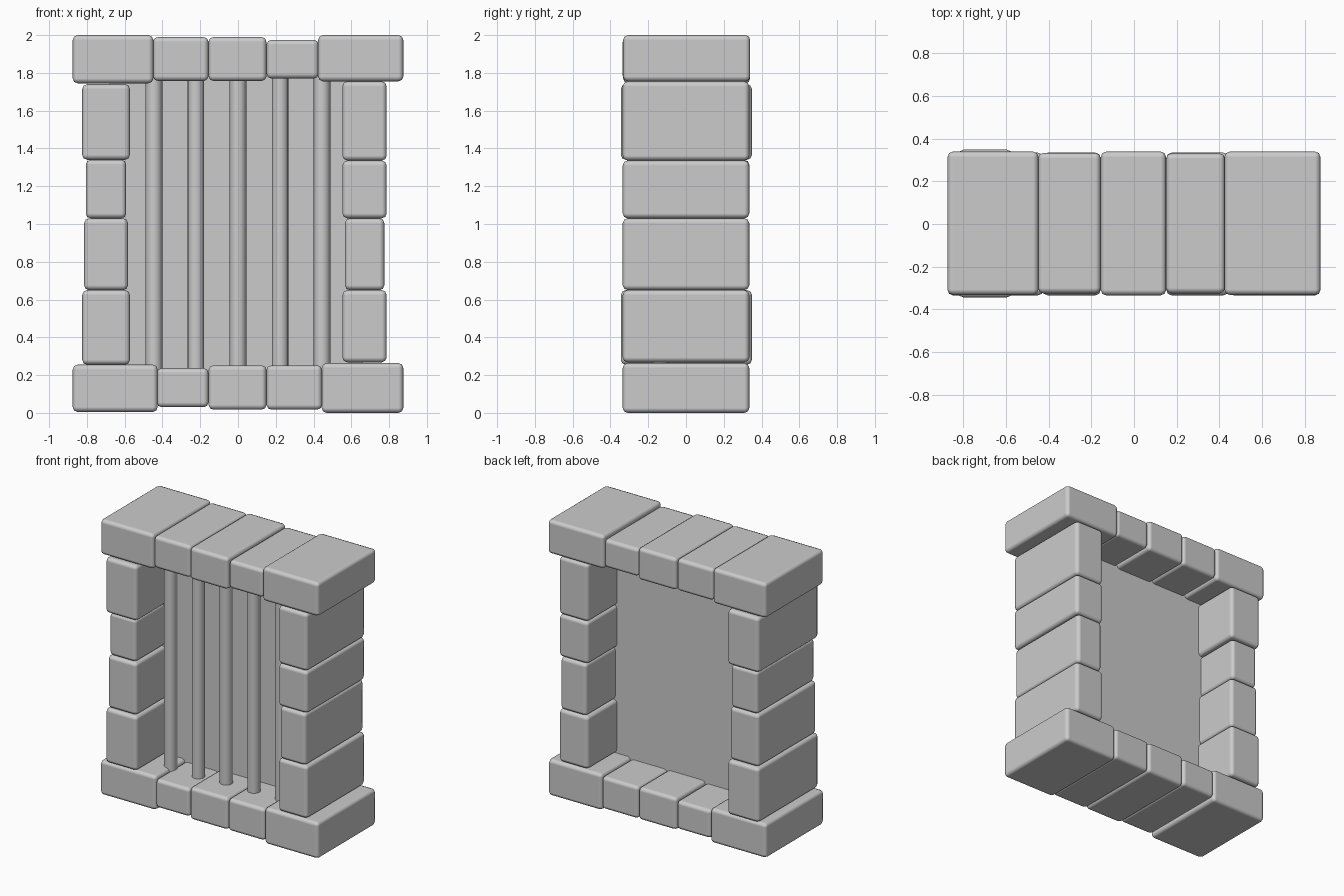
import bpy


def block(name, x0, x1, z0, z1, y0=-0.335, y1=0.335, bevel=0.026):
    """Stone block with softened edges, given by its extents."""
    bpy.ops.mesh.primitive_cube_add(
        size=1, location=((x0 + x1) / 2, (y0 + y1) / 2, (z0 + z1) / 2))
    ob = bpy.context.object
    ob.name = name
    ob.scale = (x1 - x0, y1 - y0, z1 - z0)
    bpy.ops.object.transform_apply(location=False, rotation=False, scale=True)
    mod = ob.modifiers.new("soft_edges", 'BEVEL')
    mod.width = bevel
    mod.segments = 2
    mod.harden_normals = True
    bpy.ops.object.shade_smooth()
    return ob


# Lintel stones: x0, x1, z0, z1, y0, y1
for row in [(-0.875, -0.448, 1.745, 2.0, -0.333, 0.34),
            (-0.450, -0.156, 1.757, 1.99, -0.326, 0.334),
            (-0.156, 0.151, 1.757, 1.99, -0.335, 0.34),
            (0.151, 0.427, 1.770, 1.975, -0.326, 0.332),
            (0.424, 0.875, 1.755, 2.0, -0.333, 0.34)]:
    block("lintel_stone", *row)

# Sill stones
for row in [(-0.875, -0.425, 0.005, 0.255),
            (-0.430, -0.156, 0.030, 0.237),
            (-0.156, 0.151, 0.017, 0.252),
            (0.151, 0.445, 0.017, 0.252),
            (0.443, 0.875, 0.0, 0.264)]:
    block("sill_stone", *row)

# Left jamb stones
for row in [(-0.825, -0.572, 0.255, 0.650, -0.345, 0.349),
            (-0.815, -0.582, 0.650, 1.030, -0.333, 0.335),
            (-0.806, -0.592, 1.030, 1.340, -0.325, 0.335),
            (-0.825, -0.572, 1.340, 1.740, -0.345, 0.349)]:
    block("left_jamb_stone", *row)

# Right jamb stones
for row in [(0.553, 0.787, 0.268, 0.650),
            (0.566, 0.775, 0.650, 1.030),
            (0.553, 0.787, 1.030, 1.336),
            (0.553, 0.787, 1.336, 1.755)]:
    block("right_jamb_stone", *row)

# Vertical window bars
for x in (-0.445, -0.223, 0.0, 0.223, 0.445):
    bpy.ops.mesh.primitive_cylinder_add(
        vertices=16, radius=0.044, depth=1.66, location=(x, -0.135, 1.0))
    bpy.context.object.name = "window_bar"
    bpy.ops.object.shade_smooth_by_angle()

# Thin panel closing the opening behind the bars
bpy.ops.mesh.primitive_plane_add(size=1, location=(-0.01, 0, 1.0),
                                 rotation=(1.5707963, 0, 0))
panel = bpy.context.object
panel.name = "back_panel"
panel.scale = (1.34, 1.66, 1)
